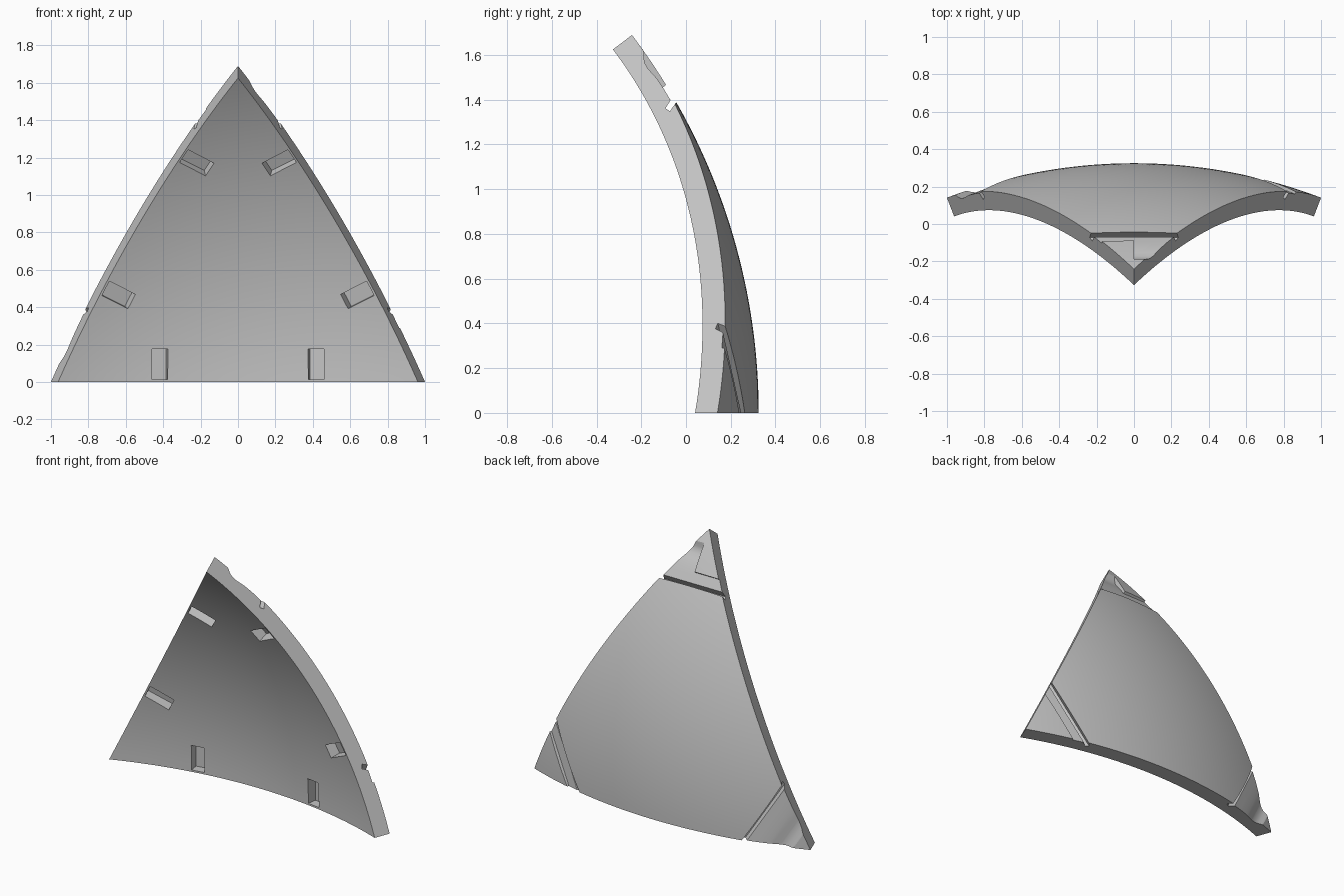
import bpy, bmesh, math
from mathutils import Vector, Matrix

cube = bpy.data.objects.get("Cube")
if cube:
    bpy.data.objects.remove(cube, do_unlink=True)

R = 2.803                 # outer sphere radius
T = 0.107                 # shell thickness
CENTRE = Vector((0, -2.478, 0))

# Directions of the three corners of the equilateral spherical triangle
cx = 1 / R
cy = math.sqrt(1 - cx * cx)
ay = (1 - 2 / R ** 2) / cy
left = Vector((cx, cy, 0))
right = Vector((-cx, cy, 0))
apex = Vector((0, ay, math.sqrt(1 - ay * ay)))
corners = [left, right, apex]
middle = (left + right + apex).normalized()

grey = bpy.data.materials.new("grey plastic")
grey.use_nodes = True
grey.diffuse_color = (0.55, 0.55, 0.55, 1)
grey.node_tree.nodes["Principled BSDF"].inputs["Base Color"].default_value = grey.diffuse_color


def make_object(name, bm):
    bmesh.ops.recalc_face_normals(bm, faces=bm.faces[:])
    mesh = bpy.data.meshes.new(name)
    bm.to_mesh(mesh)
    bm.free()
    mesh.materials.append(grey)
    obj = bpy.data.objects.new(name, mesh)
    bpy.context.collection.objects.link(obj)
    return obj


# Curved triangular shell
bm = bmesh.new()
bm.faces.new([bm.verts.new(c) for c in corners])
bmesh.ops.subdivide_edges(bm, edges=bm.edges[:], cuts=39, use_grid_fill=True)
for v in bm.verts:
    v.co = v.co.normalized() * (R - T)
skin = bmesh.ops.extrude_face_region(bm, geom=bm.faces[:], use_keep_orig=True)
for v in skin["geom"]:
    if isinstance(v, bmesh.types.BMVert):
        v.co = v.co.normalized() * R
for v in bm.verts:
    v.co += CENTRE
panel = make_object("curved_panel", bm)


def cut(profile, origin, u, n, s, lo, hi):
    """Subtract a (u, n) profile swept along s from lo to hi."""
    bm = bmesh.new()
    base = bm.faces.new([bm.verts.new(origin + u * a + n * h + s * lo) for a, h in profile])
    swept = bmesh.ops.extrude_face_region(bm, geom=[base], use_keep_orig=True)
    moved = [v for v in swept["geom"] if isinstance(v, bmesh.types.BMVert)]
    bmesh.ops.translate(bm, verts=moved, vec=s * (hi - lo))
    cutter = make_object("cutter", bm)
    mod = panel.modifiers.new("cut", 'BOOLEAN')
    mod.operation = 'DIFFERENCE'
    mod.solver = 'EXACT'
    mod.object = cutter
    bpy.context.view_layer.objects.active = panel
    bpy.ops.object.modifier_apply(modifier=mod.name)
    bpy.data.objects.remove(cutter, do_unlink=True)


def recess(points):
    """Close a list of (distance, depth below the sphere) into a profile."""
    low = [(d, math.sqrt(R * R - d * d) - R - depth) for d, depth in points]
    return low + [(points[-1][0], 0.06), (points[0][0], 0.06)]


# Corner joints: a hooked slot, with a shelf or a wavy recess beside it
slot = [(0.335, 0.06), (0.335, -0.035), (0.352, -0.078), (0.374, -0.07), (0.358, -0.02), (0.358, 0.06)]
shelf = recess([(0.27, 0.018), (0.31, 0.018), (0.345, 0.018)])
wave = recess([(0.085, -0.002), (0.1, 0.006), (0.115, 0.018), (0.135, 0.027), (0.16, 0.029),
               (0.19, 0.025), (0.22, 0.02), (0.28, 0.018), (0.345, 0.018)])
joints = {0: [(shelf, -0.5, 0.5)],
          1: [(wave, -0.5, 0.5)],
          2: [(shelf, 0, 0.5), (wave, -0.5, 0)]}
for i, n in enumerate(corners):
    inward = (middle - n * n.dot(middle)).normalized()
    side = n.cross(inward)
    for profile, lo, hi in joints[i] + [(slot, -0.51, 0.51)]:
        cut(profile, CENTRE + n * R, inward, n, side, lo, hi)

# Two pockets along each edge of the inner face
pocket = [(0.012, -0.05), (0.175, -0.05), (0.175, 0.06), (0.012, 0.06)]
for i in range(3):
    a, b = corners[i], corners[(i + 1) % 3]
    q = a.cross(b).normalized()
    if q.dot(middle) < 0:
        q = -q
    for sign in (-1, 1):
        n = Matrix.Rotation(sign * 0.42 / (R - T), 3, q) @ (a + b).normalized()
        cut(pocket, CENTRE + n * (R - T), q, n, n.cross(q), -0.043, 0.043)

# Smooth sphere faces, sharp rims
panel.select_set(True)
bpy.context.view_layer.objects.active = panel
bpy.ops.object.shade_smooth_by_angle(angle=math.radians(25))
